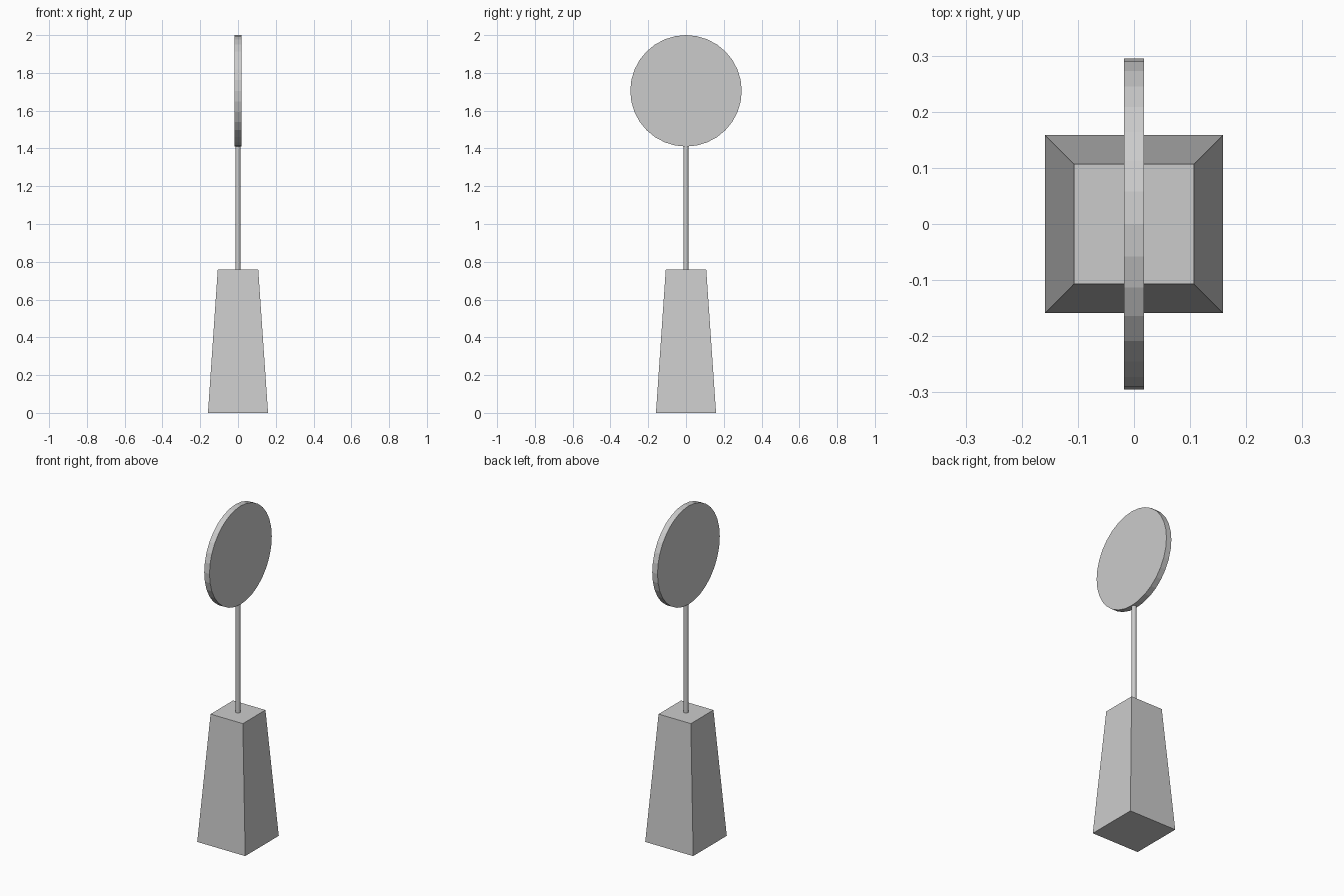
import bpy
from math import pi, sqrt

if "Cube" in bpy.data.objects:
    bpy.data.objects.remove(bpy.data.objects["Cube"])

BASE_H = 0.76
DISC_R = 0.295
DISC_Z = 2.0 - DISC_R


def cylinder(name, radius, depth, z, rotation=(0, 0, 0), sides=32):
    bpy.ops.mesh.primitive_cylinder_add(vertices=sides, radius=radius, depth=depth,
                                        location=(0, 0, z), rotation=rotation)
    obj = bpy.context.object
    obj.name = name
    bpy.ops.object.transform_apply(location=False, rotation=True, scale=True)
    return obj


# Tapered square base
bpy.ops.mesh.primitive_cone_add(vertices=4, radius1=0.159 * sqrt(2), radius2=0.107 * sqrt(2),
                                depth=BASE_H, location=(0, 0, BASE_H / 2),
                                rotation=(0, 0, pi / 4))
bpy.context.object.name = "base"
bpy.ops.object.transform_apply(location=False, rotation=True, scale=True)

# Thin pole from the base top to just inside the disc
pole_top = DISC_Z - DISC_R + 0.01
cylinder("pole", 0.013, pole_top - BASE_H, (pole_top + BASE_H) / 2)

# Upright round disc facing left and right
cylinder("disc", DISC_R, 0.035, DISC_Z, rotation=(0, pi / 2, 0))
